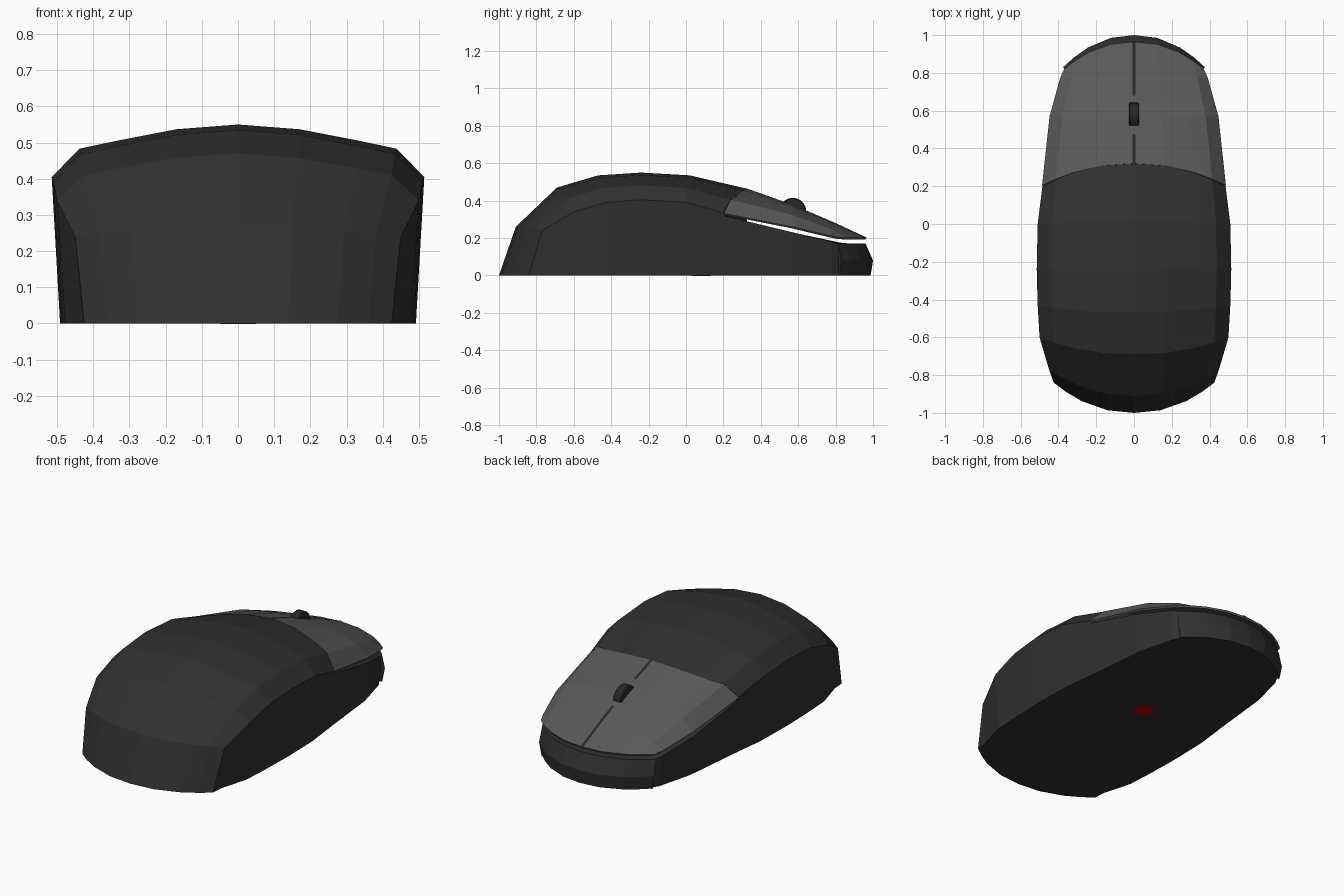
import bpy, bmesh, math

cube = bpy.data.objects.get("Cube")
if cube:
    bpy.data.objects.remove(cube)


def material(name, color):
    m = bpy.data.materials.new(name)
    m.use_nodes = True
    m.diffuse_color = (*color, 1)
    m.node_tree.nodes["Principled BSDF"].inputs["Base Color"].default_value = (*color, 1)
    return m


CHARCOAL = material("charcoal plastic", (0.03, 0.03, 0.03))
GREY = material("grey plastic", (0.1, 0.1, 0.1))
BLACK = material("black rubber", (0.02, 0.02, 0.02))
RED = material("red sensor", (0.5, 0.0, 0.0))


def make_object(name, bm, mat):
    bmesh.ops.remove_doubles(bm, verts=bm.verts, dist=0.0005)
    bmesh.ops.recalc_face_normals(bm, faces=bm.faces)
    mesh = bpy.data.meshes.new(name)
    bm.to_mesh(mesh)
    bm.free()
    mesh.materials.append(mat)
    ob = bpy.data.objects.new(name, mesh)
    bpy.context.collection.objects.link(ob)
    return ob


# Cross-section: share of the half width and of the drop from crown to rim
COLUMNS = [(0, 0), (0.33, 0.09), (0.65, 0.31), (0.85, 0.46), (1, 1)]
SECTION = [(-f, g) for f, g in reversed(COLUMNS[1:])] + COLUMNS


def row_points(row, height=None):
    """Arched row from crown (y, z) to rim (half width, y, z) on both sides."""
    yc, zc, w, ye, ze = row
    pts = []
    for f, g in SECTION:
        y = yc + (ye - yc) * abs(f) ** 2.2
        z = height(y) if height else zc + (ze - zc) * g
        pts.append((w * f, y, z))
    return pts


def loft(bm, rows):
    grid = [[bm.verts.new(p) for p in row] for row in rows]
    for a, b in zip(grid, grid[1:]):
        for i in range(len(a) - 1):
            bm.faces.new((a[i], a[i + 1], b[i + 1], b[i]))
    return grid


def deck(y):
    return max(0.17, 0.32 - 0.242 * (y - 0.2))


# Body: arched rear shell, low deck under the buttons, rounded nose
shell_rows = [
    (-1.0, 0, 0.425, -0.84, 0),
    (-0.91, 0.26, 0.45, -0.77, 0.24),
    (-0.69, 0.47, 0.5, -0.6, 0.34),
    (-0.47, 0.535, 0.51, -0.43, 0.39),
    (-0.24, 0.55, 0.515, -0.24, 0.405),
    (0.02, 0.535, 0.51, 0.0, 0.39),
    (0.32, 0.465, 0.485, 0.2, 0.335),
]
deck_rows = [
    (0.325, 0, 0.484, 0.206, 0),
    (0.6, 0, 0.445, 0.57, 0),
    (0.85, 0, 0.388, 0.78, 0),
    (0.96, 0, 0.365, 0.815, 0),
]
nose_rows = [(1.0, 0.08, 0.375, 0.83, 0.08), (0.987, 0, 0.36, 0.822, 0)]
bm = bmesh.new()
rows = [row_points(r) for r in shell_rows]
rows += [row_points(r, deck) for r in deck_rows]
rows += [row_points(r) for r in nose_rows]
grid = loft(bm, rows)

# Side walls drop from the rim to the base
base = {}
for col in (0, -1):
    rim = [row[col] for row in grid]
    foot = [rim[0]]
    for v in rim[1:-1]:
        foot.append(bm.verts.new((v.co.x * 0.955, v.co.y, 0)))
    foot.append(rim[-1])
    for i in range(len(rim) - 1):
        quad = [rim[i], rim[i + 1], foot[i + 1], foot[i]]
        bm.faces.new(list(dict.fromkeys(quad)))
    base[col] = foot
outline = grid[0] + base[-1][1:-1] + grid[-1][::-1] + base[0][1:-1][::-1]
bm.faces.new(outline)
make_object("body", bm, CHARCOAL)

# Button plate floating just above the deck
plate_rows = [
    (0.32, 0.467, 0.487, 0.203, 0.332),
    (0.57, 0.378, 0.447, 0.57, 0.26),
    (0.8, 0.28, 0.392, 0.77, 0.213),
    (0.965, 0.203, 0.37, 0.82, 0.203),
]
bm = bmesh.new()
loft(bm, [row_points(r) for r in plate_rows])
plate = make_object("button_plate", bm, GREY)
if plate.data.polygons[0].normal.z < 0:
    plate.data.flip_normals()
solid = plate.modifiers.new("thickness", "SOLIDIFY")
solid.thickness = 0.012
solid.offset = -1


def crown(y):
    for a, b in zip(plate_rows, plate_rows[1:]):
        if y <= b[0]:
            return a[1] + (b[1] - a[1]) * (y - a[0]) / (b[0] - a[0])
    return plate_rows[-1][1]


# Thin dark split lines between the two buttons
for name, ys in (("rear_split_line", (0.32, 0.475)), ("front_split_line", (0.68, 0.8, 0.965))):
    bm = bmesh.new()
    loft(bm, [[(x, y, crown(y) + 0.003) for x in (-0.008, 0.008)] for y in ys])
    line = make_object(name, bm, BLACK)
    if line.data.polygons[0].normal.z < 0:
        line.data.flip_normals()

# Scroll wheel
bpy.ops.mesh.primitive_cylinder_add(vertices=20, radius=0.073, depth=0.054,
                                    location=(0, 0.57, 0.342),
                                    rotation=(0, math.pi / 2, 0))
wheel = bpy.context.object
wheel.name = "scroll_wheel"
wheel.data.materials.append(BLACK)
bevel = wheel.modifiers.new("rounded rim", "BEVEL")
bevel.width = 0.006
bevel.segments = 1

# Sensor window under the base
bpy.ops.mesh.primitive_cube_add(size=1, location=(0, 0.08, 0))
sensor = bpy.context.object
sensor.name = "sensor_window"
sensor.scale = (0.1, 0.1, 0.004)
sensor.data.materials.append(RED)
